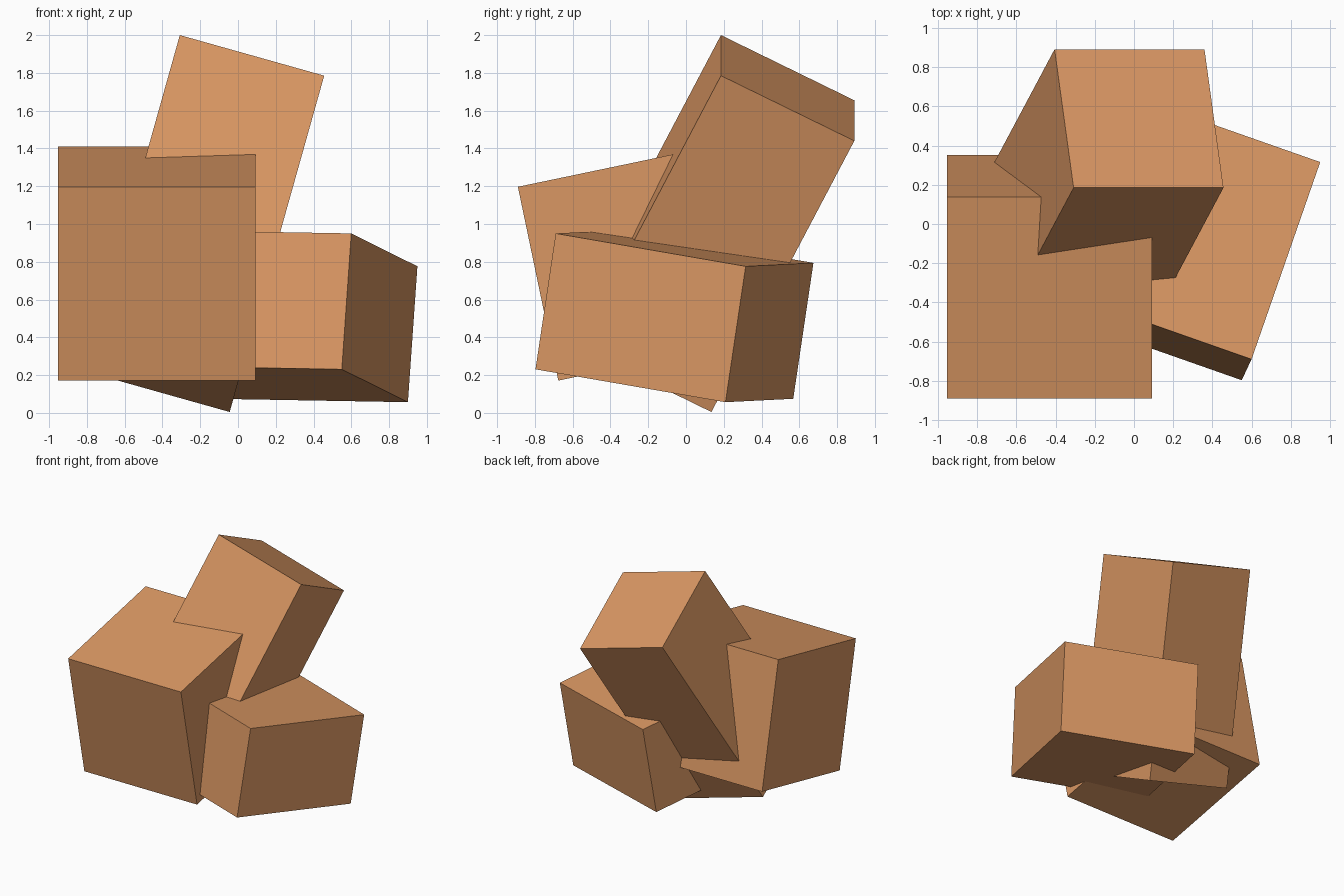
import bpy
from mathutils import Matrix, Vector

if "Cube" in bpy.data.objects:
    bpy.data.objects.remove(bpy.data.objects["Cube"])

tan = bpy.data.materials.new("tan")
tan.diffuse_color = (0.70, 0.31, 0.125, 1.0)
tan.use_nodes = True
tan.node_tree.nodes["Principled BSDF"].inputs["Base Color"].default_value = tan.diffuse_color


def tilted_box(name, corner, width_dir, depth_dir, size):
    """Box hanging down from its top front-left corner along two tilted edges."""
    x = Vector(width_dir).normalized()
    z = x.cross(Vector(depth_dir)).normalized()
    y = z.cross(x)
    w, d, h = size
    centre = Vector(corner) + x * w / 2 + y * d / 2 - z * h / 2
    rotation = Matrix((x, y, z)).transposed().to_4x4()
    bpy.ops.mesh.primitive_cube_add(size=1)
    box = bpy.context.object
    box.name = name
    box.data.transform(Matrix.Diagonal((w, d, h, 1)))
    box.matrix_world = Matrix.Translation(centre) @ rotation
    box.data.materials.append(tan)
    return box


# Cube tipped backwards
tilted_box("cube_box", (-0.953, -0.89, 1.197),
           (1, 0, 0), (0, 1.03, 0.215), (1.046, 1.05, 1.048))

# Tall leaning box
tilted_box("tall_box", (-0.308, 0.185, 2.0),
           (0.765, 0, -0.215), (-0.095, 0.705, -0.345), (0.794, 0.792, 1.672))

# Low wide box turned to the right
tilted_box("low_box", (-0.422, -0.331, 0.968),
           (1.022, -0.359, -0.018), (0.35, 1.006, -0.174), (1.083, 1.079, 0.729))
